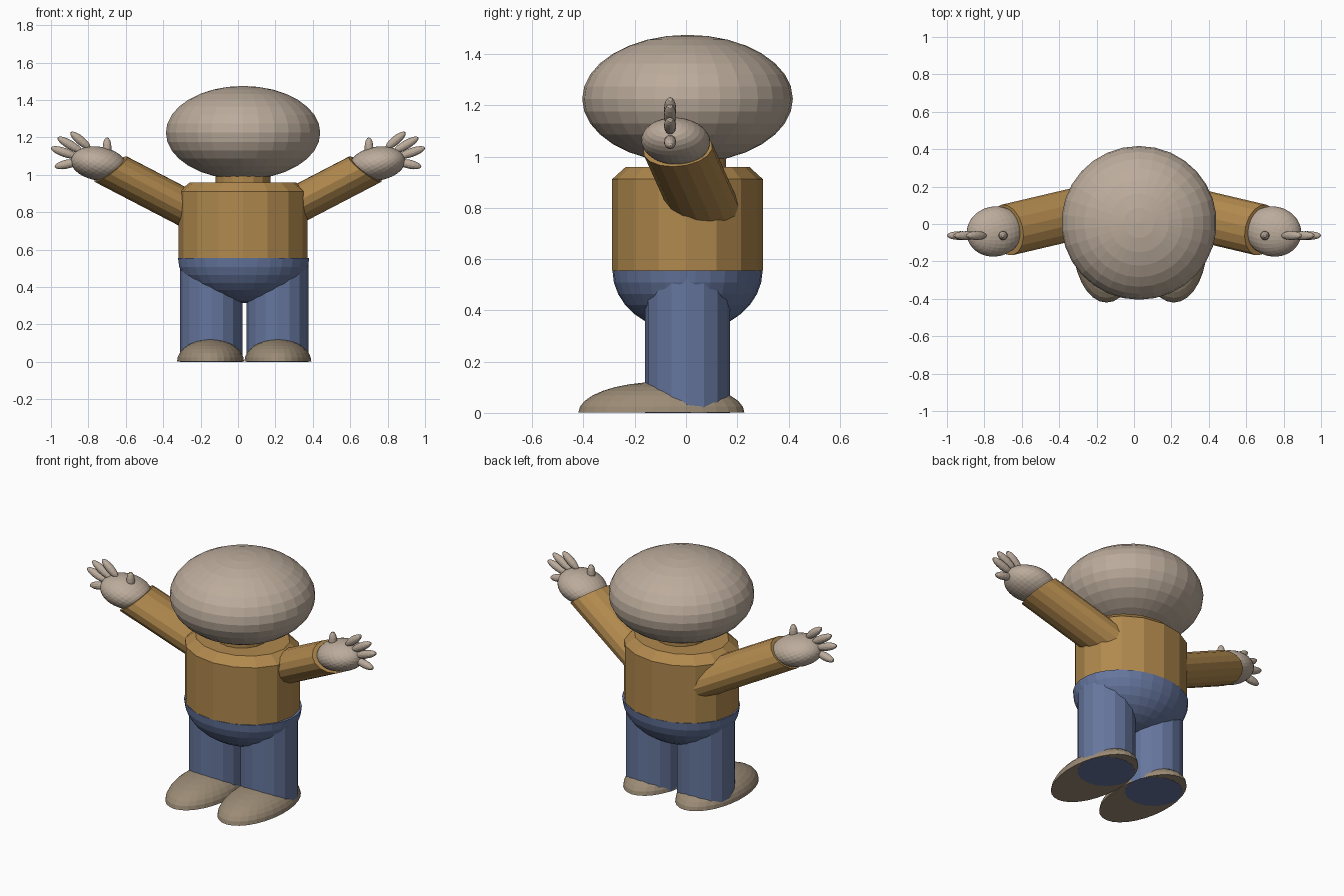
import bpy, bmesh
from mathutils import Matrix, Vector

if "Cube" in bpy.data.objects:
    bpy.data.objects.remove(bpy.data.objects["Cube"])

SQUASH = 0.64   # limbs were posed first, then flattened along z
CX = 0.03       # body axis


def material(name, rgb):
    m = bpy.data.materials.new(name)
    m.diffuse_color = (*rgb, 1)
    m.use_nodes = True
    m.node_tree.nodes["Principled BSDF"].inputs["Base Color"].default_value = m.diffuse_color
    return m


SKIN = material("skin", (0.50, 0.41, 0.33))
SHIRT = material("shirt_cloth", (0.44, 0.25, 0.075))
TROUSERS = material("trouser_cloth", (0.13, 0.18, 0.34))
SHOE = material("shoe_leather", (0.33, 0.26, 0.18))


def finish(bm, name, mat, matrix):
    bm.transform(matrix)
    bmesh.ops.recalc_face_normals(bm, faces=bm.faces)
    me = bpy.data.meshes.new(name)
    bm.to_mesh(me)
    bm.free()
    me.materials.append(mat)
    ob = bpy.data.objects.new(name, me)
    bpy.context.collection.objects.link(ob)
    return ob


def placed(loc, size):
    return Matrix.Translation(loc) @ Matrix.Diagonal((*size, 1))


def ball(name, mat, matrix, segs=30, rings=16, keep=0):
    """Unit sphere; keep = 1 / -1 leaves only the upper / lower half, capped."""
    bm = bmesh.new()
    bmesh.ops.create_uvsphere(bm, u_segments=segs, v_segments=rings, radius=1)
    if keep:
        bmesh.ops.bisect_plane(bm, geom=bm.verts[:] + bm.edges[:] + bm.faces[:],
                               dist=1e-4, plane_co=(0, 0, 0),
                               plane_no=(0, 0, -keep), clear_outer=True)
        rim = [e for e in bm.edges if e.is_boundary]
        bmesh.ops.contextual_create(bm, geom=rim)
    return finish(bm, name, mat, matrix)


def turned(name, mat, matrix, profile, segs=16):
    """Closed stack of rings from (radius, z) pairs."""
    bm = bmesh.new()
    rings = []
    for r, z in profile:
        c = bmesh.ops.create_circle(bm, segments=segs, radius=r,
                                    matrix=Matrix.Translation((0, 0, z)))
        rings.append(c["verts"])
    for a, b in zip(rings, rings[1:]):
        for i in range(segs):
            j = (i + 1) % segs
            bm.faces.new((a[i], a[j], b[j], b[i]))
    bm.faces.new(rings[0])
    bm.faces.new(rings[-1])
    return finish(bm, name, mat, matrix)


def aim(direction):
    return Vector(direction).to_track_quat('Z', 'Y').to_matrix().to_4x4()


# Head, collar, torso and hips
ball("head", SKIN, placed((CX - 0.003, 0.006, 1.225), (0.415, 0.411, 0.25)))
turned("collar", SHIRT, placed((CX - 0.003, 0.006, 0), (0.147, 0.15, 1)),
       [(1, 0.93), (1, 1.03)])
turned("torso", SHIRT, placed((CX - 0.003, 0.006, 0), (0.345, 0.294, 1)),
       [(1, 0.555), (1, 0.912), (0.82, 0.96)])
ball("hips", TROUSERS, placed((CX, 0.006, 0.555), (0.353, 0.293, 0.24)), keep=-1)

# Finger tips and bases in the x-z plane of the right-hand side
FINGERS = [((0.79, 1.14), (0.895, 1.228)), ((0.83, 1.12), (0.965, 1.2)),
           ((0.86, 1.095), (1.0, 1.145)), ((0.855, 1.07), (0.98, 1.043)),
           ((0.70, 1.09), (0.70, 1.20))]

for s, side in ((-1, "left"), (1, "right")):
    # Legs and half-ellipsoid shoes
    turned(side + "_leg", TROUSERS, placed((CX + 0.004 + s * 0.177, 0.006, 0), (0.166, 0.166, 1)),
           [(1, 0), (1, 0.53)])
    ball(side + "_shoe", SHOE, placed((CX + 0.003 + s * 0.18, -0.096, 0.001), (0.18, 0.324, 0.12)), keep=1)

    # Raised arm, from inside the torso to the wrist
    wrist = Vector((s * 0.68, -0.032, 1.03))
    shoulder = wrist + 0.53 * Vector((-s, 0.235, -0.52))
    flat = Matrix.Diagonal((1, 1, SQUASH, 1))
    along = Vector((s, -0.235, 0.52 / SQUASH))
    length = 0.53 * along.length
    turned(side + "_arm", SHIRT, Matrix.Translation(shoulder) @ flat @ aim(along),
           [(0.138, 0), (0.138, length)])

    # Hand, fingers and thumb
    ball(side + "_hand", SKIN, Matrix.Translation((s * 0.745, -0.04, 1.06)) @ flat @ aim(along)
         @ Matrix.Diagonal((0.134, 0.134, 0.16, 1)))
    for i, (base, tip) in enumerate(FINGERS):
        a = Vector((s * base[0], -0.062, base[1]))
        b = Vector((s * tip[0], -0.062, tip[1]))
        name = f"{side}_finger_{i + 1}" if i < 4 else side + "_thumb"
        ball(name, SKIN, Matrix.Translation((a + b) / 2) @ aim(b - a)
             @ Matrix.Diagonal((0.024, 0.024, (b - a).length / 2, 1)), 14, 8)
